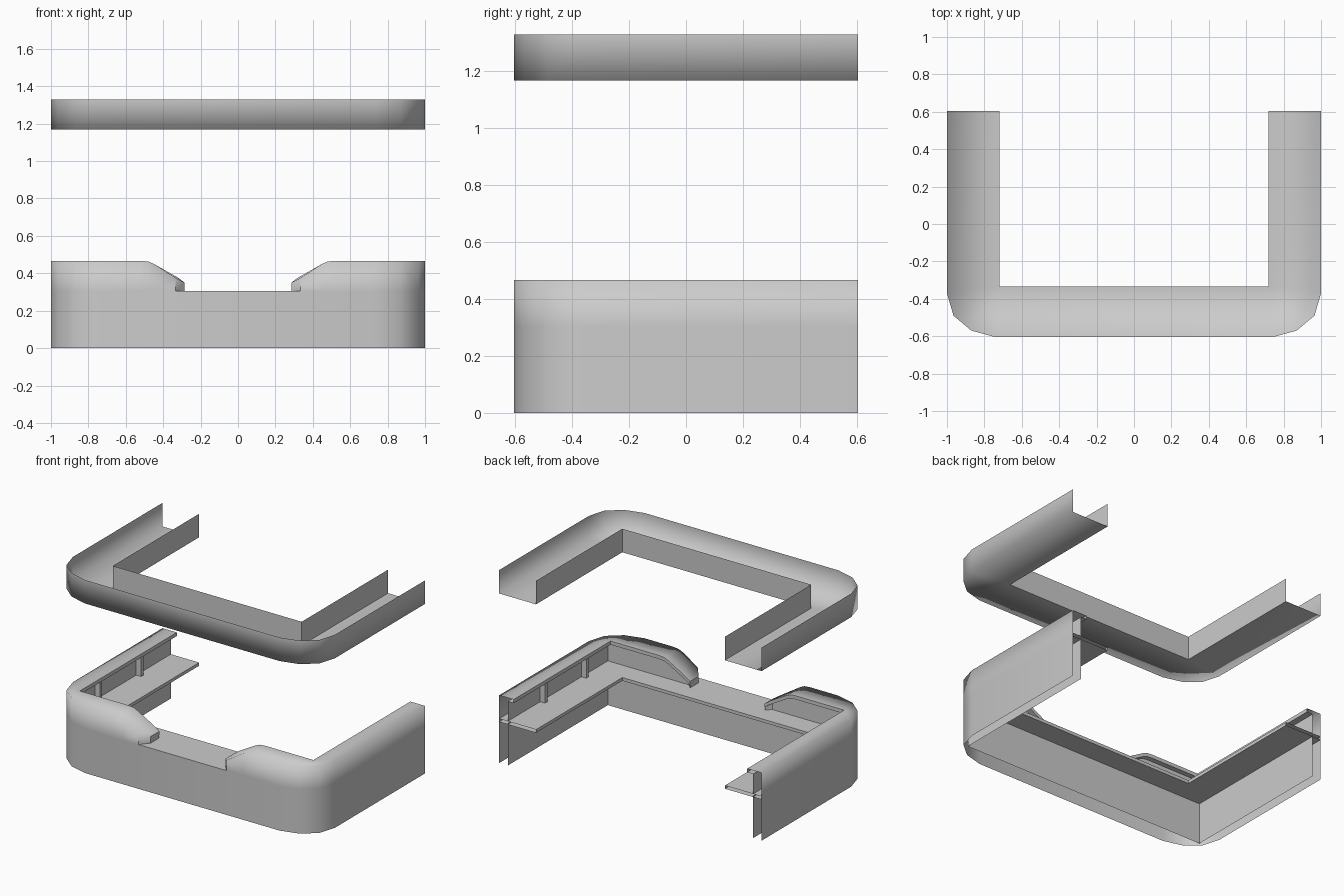
import bpy, bmesh, math

if "Cube" in bpy.data.objects:
    bpy.data.objects.remove(bpy.data.objects["Cube"])

Y = 0.605
# Right half of the outer outline, back end to front corner
HALF = [(1, Y), (1, -0.37), (0.965, -0.49), (0.87, -0.57), (0.74, -Y)]


def mirrored(pts):
    return pts + [(-x, y) for x, y in reversed(pts)]


def inner(x, y):
    """Sharp-cornered inner outline matching the outer stations."""
    return mirrored([(x, Y)] + [(x, y)] * 4)


def row(pts, z):
    return [(x, y, z) for x, y in pts]


def loft(name, rows, soft=(), cap_end=False, mirror=False):
    """Skin a strip between rows; soft rows stay smooth-shaded."""
    bm = bmesh.new()
    vs = [[bm.verts.new(p) for p in r] for r in rows]
    for a, b in zip(vs, vs[1:]):
        for i in range(len(a) - 1):
            bm.faces.new((a[i], a[i + 1], b[i + 1], b[i]))
    for j in soft:
        for p, q in zip(vs[j], vs[j][1:]):
            bm.edges.get((p, q)).seam = True
    if cap_end:
        bm.faces.new([r[-1] for r in vs])
    bmesh.ops.remove_doubles(bm, verts=bm.verts, dist=1e-5)
    bmesh.ops.recalc_face_normals(bm, faces=bm.faces)
    for f in bm.faces:
        f.smooth = True
    for e in bm.edges:
        e.smooth = e.seam or e.calc_face_angle(0) < math.radians(38)
        e.seam = False
    me = bpy.data.meshes.new(name)
    bm.to_mesh(me)
    bm.free()
    ob = bpy.data.objects.new(name, me)
    bpy.context.collection.objects.link(ob)
    if mirror:
        ob.modifiers.new("mirror", 'MIRROR').use_axis[0] = True
    return ob


outer = mirrored(HALF)
rim = inner(0.72, -0.335)
wall = inner(0.935, -0.485)

# Floating upper channel, open at the top
loft("upper_channel", [row(outer, 1.33), row(outer, 1.168),
                       row(rim, 1.168), row(rim, 1.33)], soft=[1])

# Lower body: outer skirt, inner skirt and shelf
loft("outer_skirt", [row(outer, 0), row(outer, 0.305)])
loft("inner_skirt", [row(wall, 0), row(wall, 0.29)])
loft("shelf", [row(outer, 0.305), row(rim, 0.305),
               row(rim, 0.283), row(outer, 0.283)])

# Raised coaming on each side, tapering down towards the front opening
tip = [0.52, 0.48, 0.45, 0.32, 0.285]
top = [0.467] * 6 + [0.463, 0.45, 0.376, 0.35]
out = HALF + [(x, -Y) for x in tip[:3]] + [(0.335, -Y), (0.285, -0.545)]
lip = [(0.89, Y)] + [(0.89, -0.45)] * 3 + [(x, -0.45) for x in [0.74] + tip]
back = ([(0.935, Y)] + [(0.935, -0.485)] * 3
        + [(x, -0.485) for x in [0.74] + tip[:4]] + [(0.285, -0.452)])


def under(pts, drop):
    return [(x, y, z - drop) for (x, y), z in zip(pts, top)]


loft("coaming", [row(out, 0.305), under(out, 0), under(lip, 0),
                 under(lip, 0.025), under(back, 0.025), row(back, 0.305)],
     soft=[1], cap_end=True, mirror=True)

# Small ribs between shelf and coaming lip
for s, side in ((1, "right"), (-1, "left")):
    for i, y in enumerate((0.24, -0.21)):
        bpy.ops.mesh.primitive_cube_add(size=1, location=(s * 0.918, y, 0.374))
        ob = bpy.context.object
        ob.name = f"rib_{side}_{i + 1}"
        ob.scale = (0.04, 0.025, 0.138)
